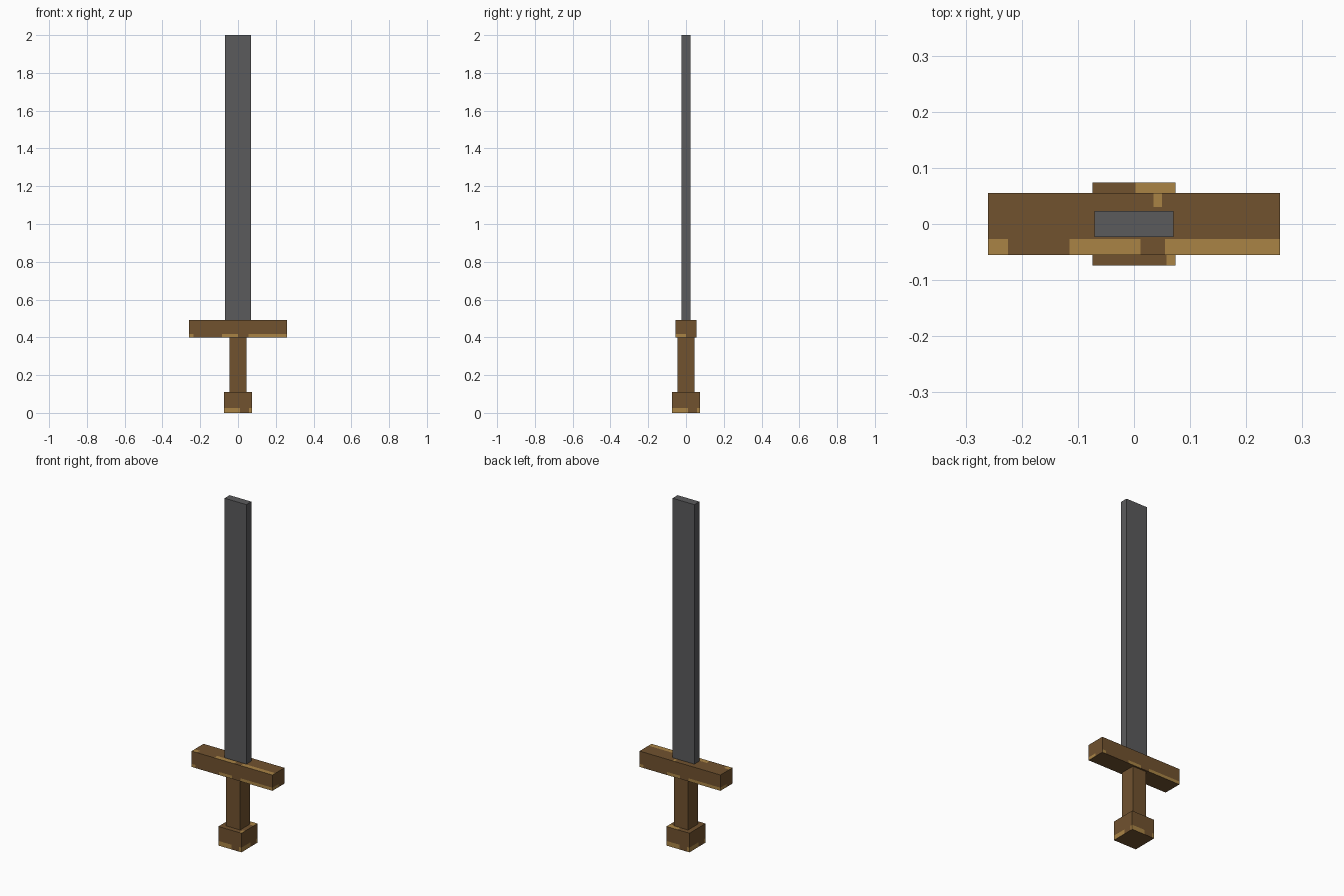
import bpy, bmesh
from mathutils import Vector

if "Cube" in bpy.data.objects:
    bpy.data.objects.remove(bpy.data.objects["Cube"])


def material(name, rgb):
    m = bpy.data.materials.new(name)
    m.diffuse_color = (*rgb, 1)
    m.use_nodes = True
    m.node_tree.nodes["Principled BSDF"].inputs["Base Color"].default_value = m.diffuse_color
    return m


STEEL = material("dark_steel", (0.105, 0.105, 0.108))
BROWN = material("brown_wood", (0.165, 0.085, 0.028))
GOLD = material("worn_gold", (0.40, 0.23, 0.06))


def box(name, hx, hy, z0, z1, mats, patches=()):
    """Box with rectangular colour patches: (normal axis, sign, u range, v range)."""
    bm = bmesh.new()
    bmesh.ops.create_cube(bm, size=1)
    for v in bm.verts:
        v.co = Vector((v.co.x * 2 * hx, v.co.y * 2 * hy, z0 + (v.co.z + 0.5) * (z1 - z0)))
    lo, hi = (-hx, -hy, z0), (hx, hy, z1)
    # cut the faces along every patch border
    cuts = set()
    for axis, sign, *ranges in patches:
        for a, r in zip([i for i in range(3) if i != axis], ranges):
            cuts |= {(a, c) for c in r if lo[a] + 1e-4 < c < hi[a] - 1e-4}
    for a, c in sorted(cuts):
        n = Vector([float(i == a) for i in range(3)])
        bmesh.ops.bisect_plane(bm, geom=bm.verts[:] + bm.edges[:] + bm.faces[:],
                               plane_co=n * c, plane_no=n)
    bm.normal_update()
    for f in bm.faces:
        p = f.calc_center_median()
        for axis, sign, *ranges in patches:
            others = [i for i in range(3) if i != axis]
            if f.normal[axis] * sign > 0.9 and all(
                    r[0] < p[a] < r[1] for a, r in zip(others, ranges)):
                f.material_index = 1
    me = bpy.data.meshes.new(name)
    bm.to_mesh(me)
    bm.free()
    for m in mats:
        me.materials.append(m)
    ob = bpy.data.objects.new(name, me)
    bpy.context.collection.objects.link(ob)


X, Y, Z = 0, 1, 2
wood = (BROWN, GOLD)

# blade and grip
box("blade", 0.07, 0.023, 0.49, 2.0, (STEEL,))
box("grip", 0.045, 0.045, 0.11, 0.40, wood)

# crossguard with worn gold along the top front edge and lower edges
low, edge = (0.39, 0.418), (-0.06, -0.027)
box("crossguard", 0.26, 0.055, 0.40, 0.492, wood, [
    (Z, 1, (-0.3, -0.225), edge), (Z, 1, (-0.115, 0.012), edge),
    (Z, 1, (0.055, 0.3), edge), (Z, 1, (0.035, 0.05), (0.03, 0.06)),
    (Y, -1, (-0.3, -0.235), low), (Y, -1, (-0.085, 0.0), low), (Y, -1, (0.055, 0.3), low),
    (Y, 1, (-0.3, -0.055), low), (Y, 1, (0.0, 0.085), low), (Y, 1, (0.235, 0.3), low),
    (X, 1, (-0.06, 0.0), low), (X, -1, (0.0, 0.06), low),
])

# pommel with worn gold patches around the base and top rim
base = (-0.01, 0.027)
box("pommel", 0.074, 0.074, 0.0, 0.111, wood, [
    (Y, -1, (-0.08, 0.01), base), (Y, -1, (0.058, 0.08), base),
    (Y, 1, (-0.01, 0.08), base), (Y, 1, (-0.08, -0.058), base),
    (X, 1, (-0.08, 0.01), base), (X, 1, (0.058, 0.08), base),
    (X, -1, (-0.01, 0.08), base), (X, -1, (-0.08, -0.058), base),
    (Z, 1, (0.003, 0.08), (0.04, 0.08)), (Z, 1, (0.058, 0.08), (-0.08, -0.04)),
])
